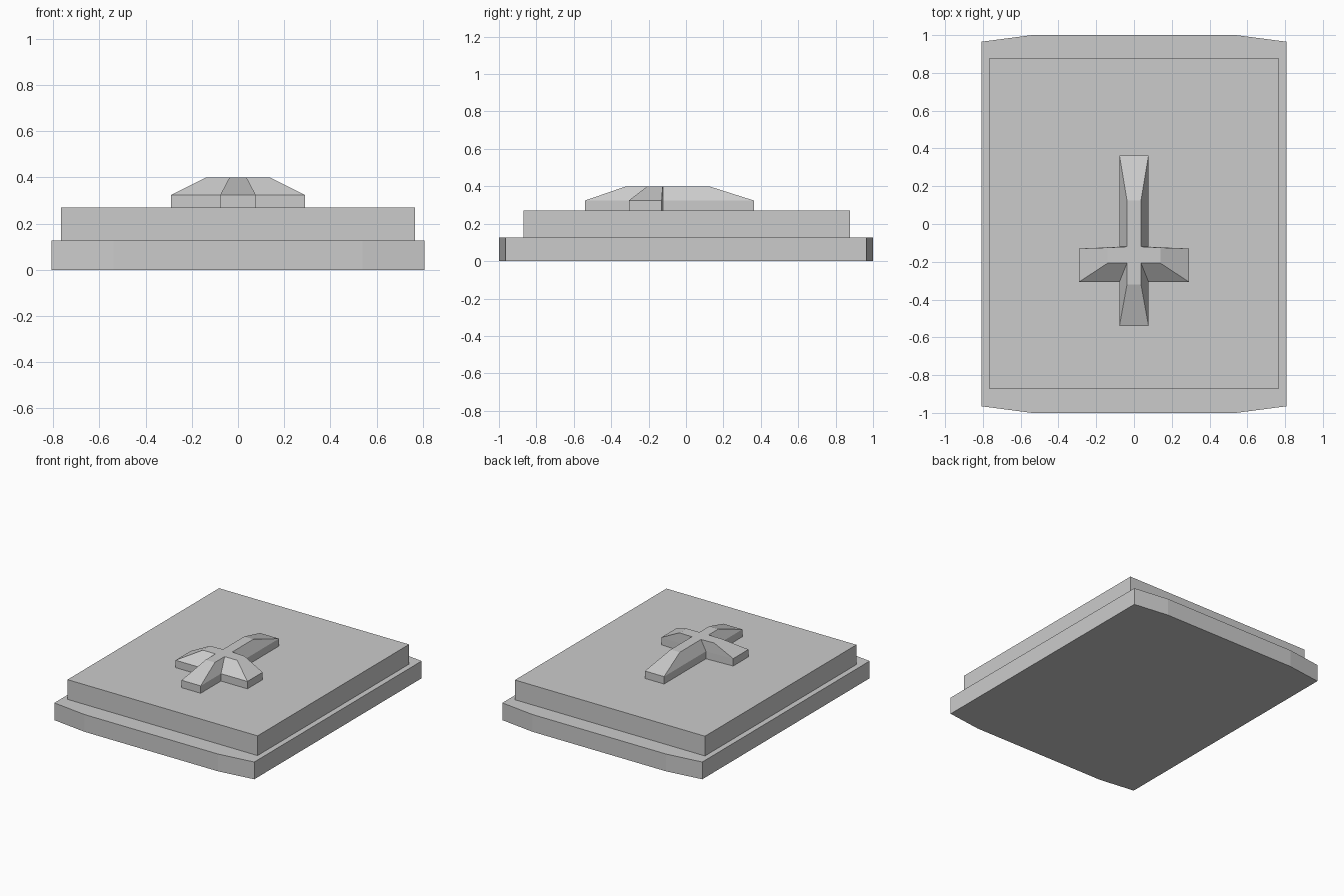
import bpy, bmesh

if "Cube" in bpy.data.objects:
    bpy.data.objects.remove(bpy.data.objects["Cube"])


def mirrored(half):
    """Close a right-hand half outline by mirroring it across x = 0."""
    return half + [(-x, y) for x, y in reversed(half)]


def loft(name, levels):
    """Stack half outlines given as (z, half) into a closed flat-faced solid."""
    bm = bmesh.new()
    rings = [[bm.verts.new((x, y, z)) for x, y in mirrored(half)] for z, half in levels]
    for low, high in zip(rings, rings[1:]):
        n = len(low)
        for i in range(n):
            j = (i + 1) % n
            bm.faces.new((low[i], low[j], high[j], high[i]))
    bm.faces.new(list(reversed(rings[0])))
    bm.faces.new(rings[-1])
    bmesh.ops.recalc_face_normals(bm, faces=bm.faces)
    mesh = bpy.data.meshes.new(name)
    bm.to_mesh(mesh)
    bm.free()
    obj = bpy.data.objects.new(name, mesh)
    bpy.context.collection.objects.link(obj)
    return obj


def cross(bar, arm, front, back, arm_front, arm_tip_back, arm_back):
    """Right half of a cross outline, from front foot to back end."""
    return [(bar, front), (bar, arm_front), (arm, arm_front),
            (arm, arm_tip_back), (bar, arm_back), (bar, back)]


# Lower slab with clipped, slightly bowed ends
base = [(0.54, -1.0), (0.807, -0.965), (0.807, 0.965), (0.54, 1.0)]
loft("base_slab", [(0.0, base), (0.126, base)])

# Upper rectangular slab
lid = [(0.767, -0.87), (0.767, 0.877)]
loft("upper_slab", [(0.126, lid), (0.27, lid)])

# Raised cross: straight rim, then bevelled up to a narrow flat top
rim = cross(0.077, 0.29, -0.54, 0.363, -0.306, -0.13, -0.12)
crest = cross(0.037, 0.139, -0.32, 0.124, -0.207, -0.125, -0.12)
loft("cross_relief", [(0.27, rim), (0.324, rim), (0.4, crest)])
